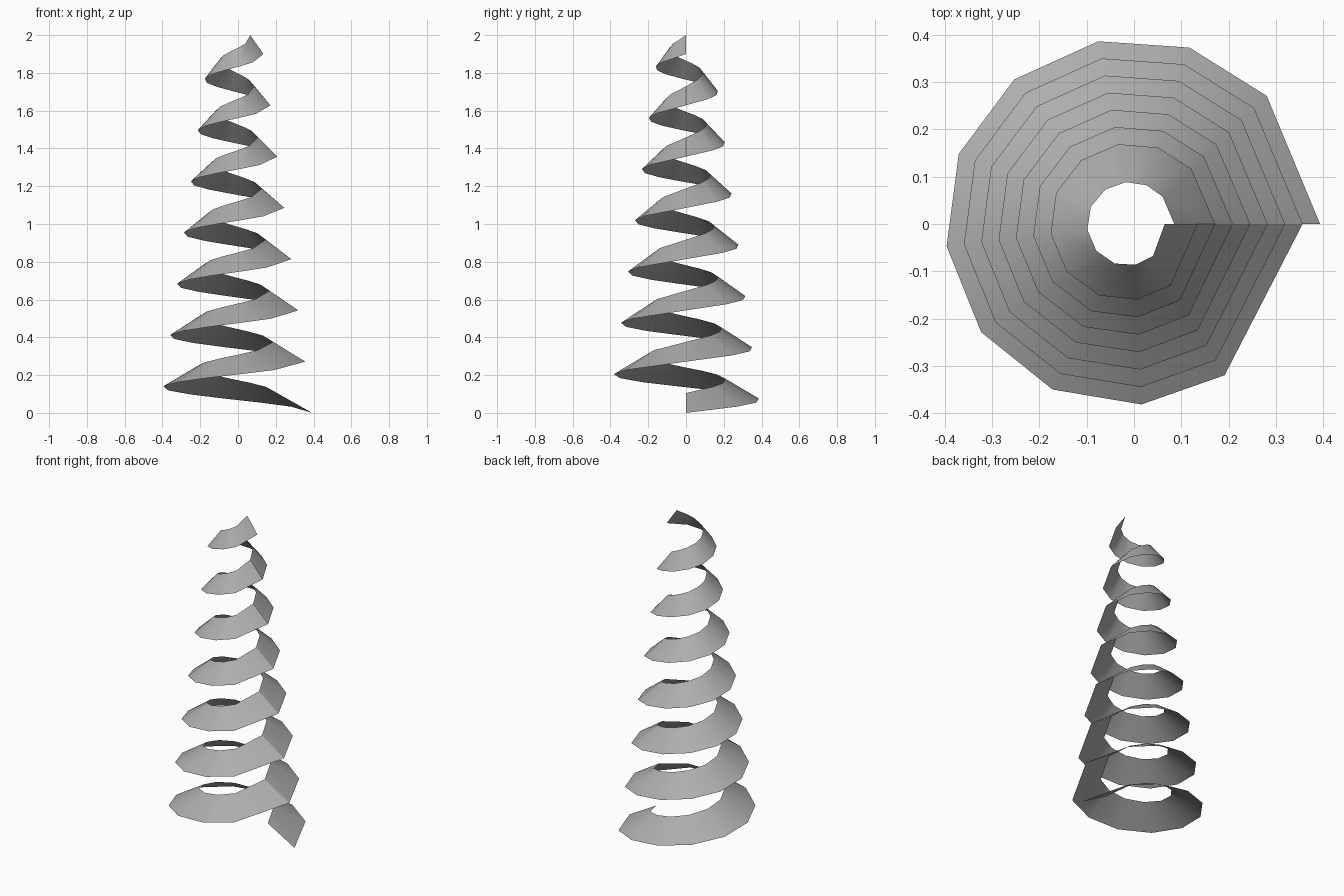
import bpy
import bmesh
from math import cos, sin, radians

cube = bpy.data.objects.get("Cube")
if cube:
    bpy.data.objects.remove(cube, do_unlink=True)

TURNS = 7
# Corner angles of one turn; both end steps are wider than the rest
ANGLES = [0] + [44 + 28.55 * k for k in range(10)] + [360]


def rim_point(turn, angle, radius, shrink, base, rise):
    """Point on a tapering helix, slightly swollen away from the seam."""
    t = turn + angle / 360
    swell = 0 if angle in (0, 360) else 0.0125 * (1 - cos(radians(angle - 20)))
    r = radius - shrink * t + swell
    a = radians(angle)
    return (r * cos(a), r * sin(a), base + rise * t)


# Ribbon: each turn is its own strip, so the seams stay crisp
bm = bmesh.new()
for turn in range(TURNS):
    outer = [bm.verts.new(rim_point(turn, a, 0.393, 0.0369, 0, 0.2714)) for a in ANGLES]
    inner = [bm.verts.new(rim_point(turn, a, 0.207, 0.0203, 0.105, 0.2707)) for a in ANGLES]
    for i in range(len(ANGLES) - 1):
        face = bm.faces.new((outer[i], outer[i + 1], inner[i + 1], inner[i]))
        face.smooth = True

mesh = bpy.data.meshes.new("spiral_ribbon")
bm.to_mesh(mesh)
bm.free()

# Plain grey material
grey = bpy.data.materials.new("grey")
grey.use_nodes = True
color = (0.42, 0.42, 0.42, 1)
grey.diffuse_color = color
grey.node_tree.nodes["Principled BSDF"].inputs["Base Color"].default_value = color
mesh.materials.append(grey)

ribbon = bpy.data.objects.new("spiral_ribbon", mesh)
bpy.context.collection.objects.link(ribbon)
